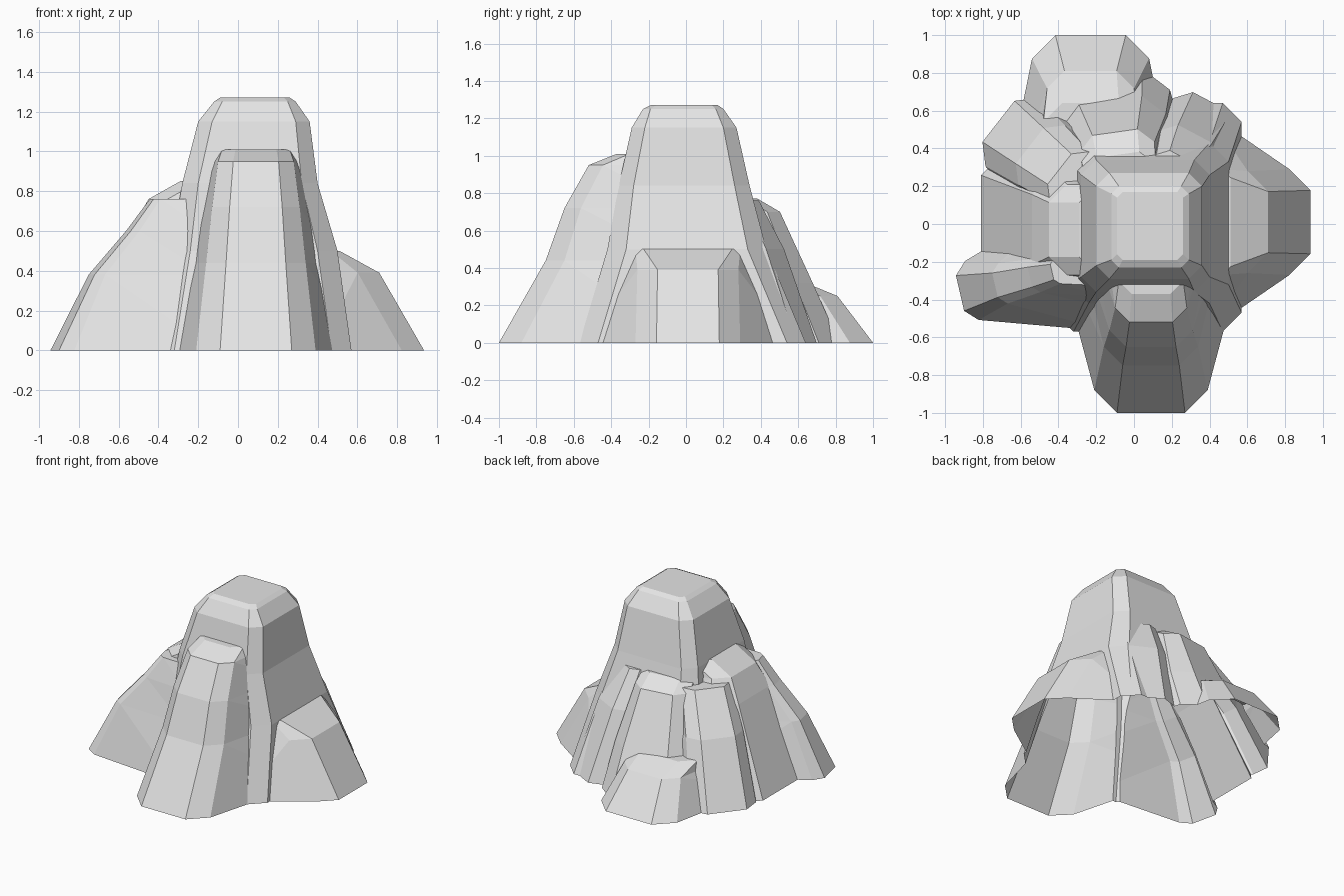
import bpy
import bmesh
from math import cos, sin, radians
from mathutils import Vector

default = bpy.data.objects.get("Cube")
if default:
    bpy.data.objects.remove(default, do_unlink=True)

stone = bpy.data.materials.new("grey_stone")
stone.use_nodes = True
GREY = (0.78, 0.78, 0.78, 1)
stone.diffuse_color = GREY
stone.node_tree.nodes["Principled BSDF"].inputs["Base Color"].default_value = GREY


def loft(name, rings):
    """Closed faceted solid through a stack of rings listed from top to bottom."""
    bm = bmesh.new()
    loops = [[bm.verts.new(point) for point in ring] for ring in rings]
    bm.faces.new(loops[0])
    bm.faces.new(loops[-1])
    for upper, lower in zip(loops, loops[1:]):
        for i in range(len(upper)):
            j = (i + 1) % len(upper)
            bm.faces.new((upper[i], upper[j], lower[j], lower[i]))
    bmesh.ops.triangulate(bm, faces=bm.faces[:])
    bmesh.ops.recalc_face_normals(bm, faces=bm.faces[:])
    mesh = bpy.data.meshes.new(name)
    bm.to_mesh(mesh)
    bm.free()
    mesh.materials.append(stone)
    part = bpy.data.objects.new(name, mesh)
    bpy.context.collection.objects.link(part)
    return part


def with_footing(rings, depth):
    """Repeat the lowest ring below ground, so the foot can be trimmed cleanly."""
    return rings + [[p - Vector((0, 0, depth)) for p in rings[-1]]]


def chamfered(z, x0, x1, y0, y1, c):
    """Rectangle with its four corners cut off."""
    outline = [(x0 + c, y0), (x1 - c, y0), (x1, y0 + c), (x1, y1 - c),
               (x1 - c, y1), (x0 + c, y1), (x0, y1 - c), (x0, y0 + c)]
    return [Vector((x, y, z)) for x, y in outline]


def buttress(name, origin, angle, levels, depth):
    """Tapered spur pointing outwards; levels are (z, reach, tip, root)."""
    out = Vector((cos(radians(angle)), sin(radians(angle)), 0))
    side = Vector((-out.y, out.x, 0))
    rings = []
    for z, reach, tip, root in levels:
        c = min(tip * 0.4, reach * 0.4)
        outline = [(0, -root), (reach - c, -tip), (reach, c - tip),
                   (reach, tip - c), (reach - c, tip), (0, root)]
        base = Vector((*origin, z))
        rings.append([base + out * u + side * v for u, v in outline])
    return loft(name, with_footing(rings, depth))


# Central tower with a bevelled summit and a flared foot
tower_levels = [
    (1.27, -0.09, 0.26, -0.19, 0.17, 0.03),
    (1.25, -0.12, 0.29, -0.23, 0.2, 0.04),
    (1.15, -0.2, 0.36, -0.29, 0.27, 0.07),
    (0.84, -0.28, 0.4, -0.36, 0.34, 0.08),
    (0.5, -0.34, 0.5, -0.42, 0.43, 0.1),
    (0, -0.42, 0.57, -0.57, 0.64, 0.1),
]
rock = loft("rock_outcrop",
            with_footing([chamfered(*level) for level in tower_levels], 0.05))

# Buttresses, ledges and ribs around the tower
spurs = [
    ("front_buttress", (0.09, -0.02), -90,
     [(1.01, 0.35, 0.17, 0.2), (0.95, 0.5, 0.19, 0.25), (0.72, 0.63, 0.22, 0.33),
      (0.44, 0.73, 0.25, 0.4), (0, 0.98, 0.3, 0.53)]),
    ("left_ledge", (0.4, 0.01), 0,
     [(0.5, 0.11, 0.28, 0.33), (0.39, 0.31, 0.27, 0.37), (0, 0.535, 0.28, 0.57)]),
    ("right_buttress", (-0.05, -0.03), 180,
     [(0.85, 0.24, 0.24, 0.25), (0.76, 0.4, 0.24, 0.28), (0.6, 0.49, 0.31, 0.34),
      (0, 0.76, 0.48, 0.5)]),
    ("right_corner_spur", (-0.2, -0.2), 193,
     [(0.76, 0.24, 0.07, 0.13), (0.6, 0.36, 0.09, 0.19), (0.38, 0.55, 0.11, 0.25),
      (0, 0.74, 0.16, 0.38)]),
    ("back_step", (-0.04, 0.05), 98,
     [(0.77, 0.32, 0.19, 0.2), (0.7, 0.44, 0.2, 0.23), (0.32, 0.61, 0.28, 0.32),
      (0, 0.75, 0.32, 0.4)]),
    ("back_foot", (-0.23, 0.04), 90,
     [(0.32, 0.6, 0.25, 0.32), (0.25, 0.77, 0.23, 0.34), (0, 0.96, 0.31, 0.48)]),
    ("back_left_rib", (0.15, 0.15), 62,
     [(0.76, 0.23, 0.13, 0.14), (0.5, 0.37, 0.17, 0.2), (0, 0.56, 0.19, 0.36)]),
    ("back_right_rib", (-0.15, 0.1), 142,
     [(0.73, 0.31, 0.17, 0.18), (0.45, 0.51, 0.2, 0.24), (0, 0.72, 0.23, 0.4)]),
]
parts = [buttress(*spur, depth=0.06 + 0.01 * i) for i, spur in enumerate(spurs)]

# Merge everything into one continuous surface
for part in parts:
    merge = rock.modifiers.new(part.name, "BOOLEAN")
    merge.operation = "UNION"
    merge.solver = "EXACT"
    merge.object = part
bpy.context.view_layer.update()
depsgraph = bpy.context.evaluated_depsgraph_get()
merged = bpy.data.meshes.new_from_object(rock.evaluated_get(depsgraph))
rock.modifiers.clear()
rock.data = merged
for part in parts:
    bpy.data.objects.remove(part, do_unlink=True)

# Trim the footing at ground level, leaving the shell open underneath
bm = bmesh.new()
bm.from_mesh(merged)
bmesh.ops.bisect_plane(bm, geom=bm.verts[:] + bm.edges[:] + bm.faces[:],
                       plane_co=(0, 0, 0), plane_no=(0, 0, 1), clear_inner=True)
for face in bm.faces:
    face.smooth = False
    face.material_index = 0
bm.to_mesh(merged)
bm.free()
